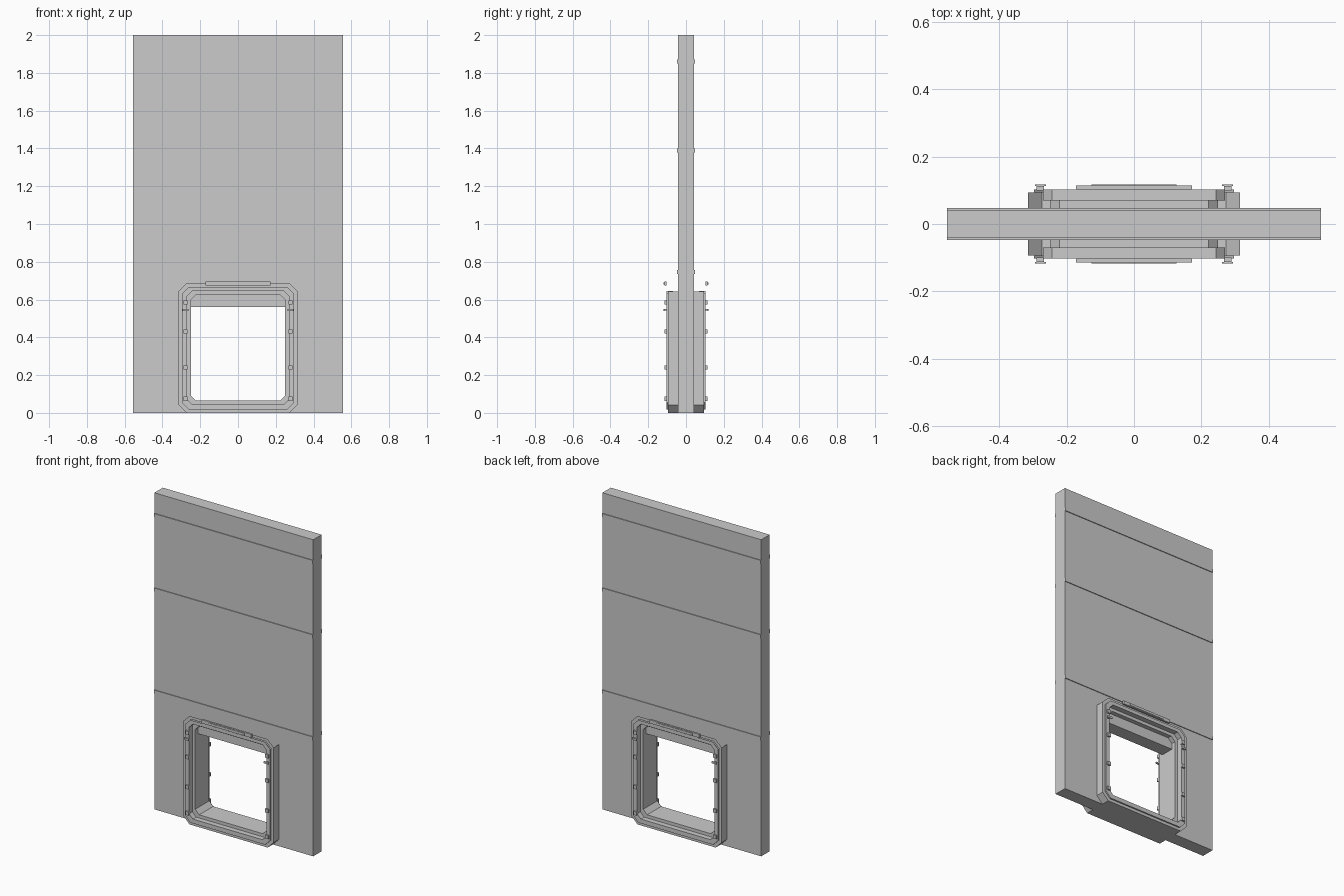
import bpy, bmesh

if "Cube" in bpy.data.objects:
    bpy.data.objects.remove(bpy.data.objects["Cube"])


def finish(name, bm, mirror=None):
    me = bpy.data.meshes.new(name)
    bm.to_mesh(me)
    bm.free()
    ob = bpy.data.objects.new(name, me)
    bpy.context.collection.objects.link(ob)
    if mirror:
        m = ob.modifiers.new("mirror", 'MIRROR')
        m.use_axis = mirror
        m.use_mirror_merge = False
    return ob


def add_box(bm, x0, x1, y0, y1, z0, z1):
    for v in bmesh.ops.create_cube(bm, size=1)['verts']:
        v.co = ((x0 + x1) / 2 + v.co.x * (x1 - x0),
                (y0 + y1) / 2 + v.co.y * (y1 - y0),
                (z0 + z1) / 2 + v.co.z * (z1 - z0))


def octagon(w, z0, z1, c):
    # counter-clockwise seen from the front, starting at bottom left
    return [(c - w, z0), (w - c, z0), (w, z0 + c), (w, z1 - c),
            (w - c, z1), (c - w, z1), (-w, z1 - c), (-w, z0 + c)]


# Door panel with the opening cut through it
bm = bmesh.new()
add_box(bm, -.555, .555, -.042, .042, 0, 2)
panel = finish("door_panel", bm)

bm = bmesh.new()
outline = [(-.222, .065), (.222, .065), (.25, .093), (.25, .56), (-.25, .56), (-.25, .093)]
face = bm.faces.new([bm.verts.new((x, -.2, z)) for x, z in outline])
ext = bmesh.ops.extrude_face_region(bm, geom=[face])
for v in ext['geom']:
    if isinstance(v, bmesh.types.BMVert):
        v.co.y = .2
bmesh.ops.recalc_face_normals(bm, faces=bm.faces)
cutter = finish("opening_cutter", bm)
cut = panel.modifiers.new("opening", 'BOOLEAN')
cut.operation = 'DIFFERENCE'
cut.object = cutter
cut.solver = 'EXACT'
bpy.context.view_layer.update()
baked = bpy.data.meshes.new_from_object(
    panel.evaluated_get(bpy.context.evaluated_depsgraph_get()))
panel.modifiers.clear()
panel.data = baked
bpy.data.objects.remove(cutter)

# Thin horizontal ribs on both faces of the panel
bm = bmesh.new()
for z in (.745, 1.39, 1.86):
    add_box(bm, -.555, .555, -.047, -.042, z - .011, z + .011)
finish("panel_ribs", bm, (False, True, False))

# Hatch frame: octagonal loops from the outer wall round to the opening,
# with the outer walls left open along the top
outer = octagon(.315, 0, .685, .042)
step = octagon(.297, .018, .667, .036)
recess = octagon(.27, .045, .645, .027)
inner = octagon(.25, .065, .625, .028)
sections = [(outer, -.042), (outer, -.094), (step, -.094), (step, -.103),
            (recess, -.103), (recess, -.07), (inner, -.07), (inner, -.042)]
bm = bmesh.new()
loops = [[bm.verts.new((x, y, z)) for x, z in prof] for prof, y in sections]
for k in range(len(loops) - 1):
    a, b = loops[k], loops[k + 1]
    for i in range(8):
        if k in (0, 2) and i in (3, 4, 5):
            continue
        j = (i + 1) % 8
        bm.faces.new((a[i], a[j], b[j], b[i]))
finish("hatch_frame", bm, (False, True, False))

# Square studs down both sides of the frame
bm = bmesh.new()
for z in (.075, .24, .43, .585):
    add_box(bm, .267, .289, -.113, -.1, z - .011, z + .011)
finish("frame_studs", bm, (True, True, False))

# Small latch with a flat head
bm = bmesh.new()
add_box(bm, .27, .286, -.114, -.1, .541, .549)
add_box(bm, .262, .294, -.118, -.113, .539, .551)
finish("frame_latches", bm, (True, True, False))

# Pull bar along the top of the frame, with a raised pad
bm = bmesh.new()
add_box(bm, -.173, .173, -.115, -.103, .674, .696)
add_box(bm, -.126, .126, -.118, -.115, .679, .691)
finish("pull_bar", bm, (False, True, False))
